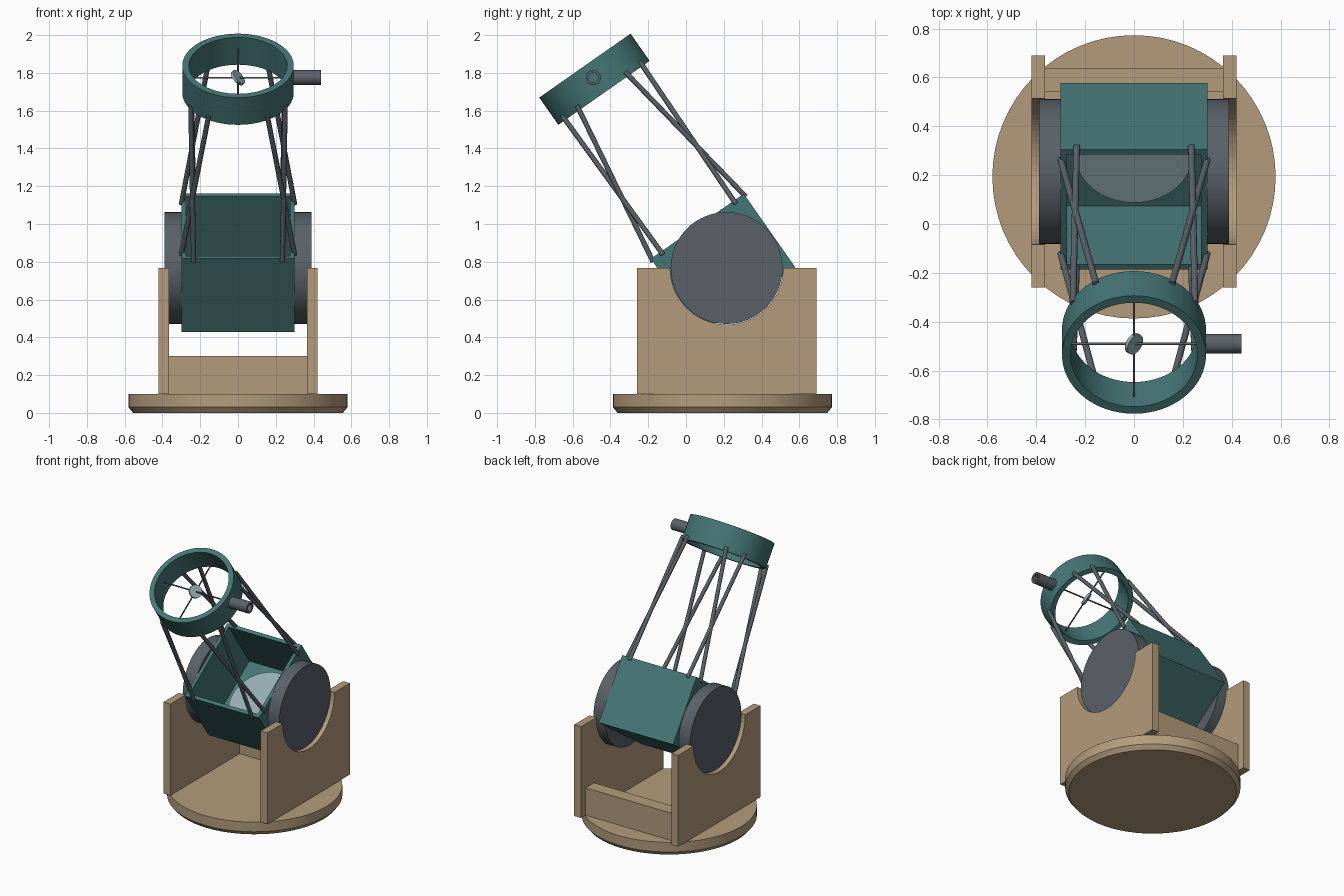
import bpy, bmesh, math
from mathutils import Matrix, Vector

if "Cube" in bpy.data.objects:
    bpy.data.objects.remove(bpy.data.objects["Cube"])

def material(name, rgb):
    m = bpy.data.materials.new(name)
    m.diffuse_color = (*rgb, 1)
    m.use_nodes = True
    m.node_tree.nodes["Principled BSDF"].inputs["Base Color"].default_value = m.diffuse_color
    return m

WOOD = material("wood", (0.45, 0.33, 0.20))
TEAL = material("teal_paint", (0.06, 0.18, 0.18))
METAL = material("dark_metal", (0.10, 0.12, 0.14))
GLASS = material("mirror_glass", (0.30, 0.42, 0.45))

# Tilted tube frame: local z is the optical axis, origin at the pivot
PIVOT = Vector((0, 0.215, 0.767))
TUBE = Matrix.Translation(PIVOT) @ Matrix.Rotation(math.radians(35), 4, 'X')

def finish(name, bm, mat, matrix=Matrix(), smooth=False):
    bmesh.ops.remove_doubles(bm, verts=bm.verts, dist=1e-5)
    bm.transform(matrix)
    bmesh.ops.recalc_face_normals(bm, faces=bm.faces)
    me = bpy.data.meshes.new(name)
    bm.to_mesh(me)
    bm.free()
    me.materials.append(mat)
    ob = bpy.data.objects.new(name, me)
    bpy.context.collection.objects.link(ob)
    if smooth:
        bpy.context.view_layer.objects.active = ob
        ob.select_set(True)
        bpy.ops.object.shade_smooth_by_angle(angle=math.radians(30))
        ob.select_set(False)
    return ob

def box(name, lo, hi, mat):
    lo, hi = Vector(lo), Vector(hi)
    bm = bmesh.new()
    bmesh.ops.create_cube(bm, size=1)
    return finish(name, bm, mat, Matrix.Translation((lo + hi) / 2) @ Matrix.Diagonal((*(hi - lo), 1)))

def revolve(name, profile, mat, matrix=Matrix(), n=64):
    """Spin a closed (radius, z) profile about local z."""
    bm = bmesh.new()
    rings = [[bm.verts.new((r * math.cos(a), r * math.sin(a), z)) for r, z in profile]
             for a in (2 * math.pi * i / n for i in range(n))]
    k = len(profile)
    for i in range(n):
        p, q = rings[i], rings[(i + 1) % n]
        for j in range(k):
            if profile[j][0] or profile[(j + 1) % k][0]:
                bm.faces.new((p[j], q[j], q[(j + 1) % k], p[(j + 1) % k]))
    return finish(name, bm, mat, matrix, True)

def disc(r, z0, z1):
    return [(0, z0), (r, z0), (r, z1), (0, z1)]

def tube(r0, r1, z0, z1):
    return [(r0, z0), (r1, z0), (r1, z1), (r0, z1)]

def rod(name, a, b, r, mat):
    """Cylinder between two points of the tube frame."""
    a, b = Vector(a), Vector(b)
    rot = (b - a).to_track_quat('Z', 'Y').to_matrix().to_4x4()
    return revolve(name, disc(r, 0, (b - a).length), mat, TUBE @ Matrix.Translation(a) @ rot, 16)

# Turntable with a chamfered underside
revolve("base_disc", [(0, 0), (0.555, 0), (0.58, 0.03), (0.58, 0.1), (0, 0.1)], WOOD,
        Matrix.Translation((0, 0.193, 0)))

# Rocker box: side boards with a round cradle, and a rear brace
arc = [(PIVOT.y + 0.299 * math.cos(t), PIVOT.z + 0.299 * math.sin(t))
       for t in (math.pi * (1 + i / 32) for i in range(33))]
outline = [(-0.26, 0.1), (-0.26, PIVOT.z)] + arc + [(0.69, PIVOT.z), (0.69, 0.1)]
for side, s in (("left", -1), ("right", 1)):
    bm = bmesh.new()
    f = bm.faces.new([bm.verts.new((s * 0.365, y, z)) for y, z in outline])
    ext = bmesh.ops.extrude_face_region(bm, geom=[f], use_keep_orig=True)
    bmesh.ops.translate(bm, vec=(s * 0.055, 0, 0),
                        verts=[v for v in ext["geom"] if isinstance(v, bmesh.types.BMVert)])
    finish(side + "_rocker_board", bm, WOOD)
    # Altitude bearing
    revolve(side + "_bearing", disc(0.296, 0.298, 0.39), METAL,
            Matrix.Translation(PIVOT) @ Matrix.Rotation(s * math.pi / 2, 4, 'Y'))
box("rear_brace", (-0.365, 0.54, 0.1), (0.365, 0.637, 0.3), WOOD)

# Mirror box, open at the top
bm = bmesh.new()
bmesh.ops.create_cube(bm, size=1, matrix=Matrix.Translation((0, 0, 0.0325)) @ Matrix.Diagonal((0.6, 0.6, 0.475, 1)))
top = max(bm.faces, key=lambda f: f.calc_center_median().z)
bmesh.ops.inset_region(bm, faces=[top], thickness=0.035)
ext = bmesh.ops.extrude_discrete_faces(bm, faces=[top])
bmesh.ops.translate(bm, vec=(0, 0, -0.415), verts=ext["faces"][0].verts)
finish("mirror_box", bm, TEAL, TUBE)
revolve("primary_mirror", disc(0.24, -0.147, -0.12), GLASS, TUBE)

# Upper ring
revolve("upper_ring", tube(0.26, 0.295, 1.132, 1.308), TEAL, TUBE)

# Truss poles, a crossing pair at each corner
for i, (sx, sy) in enumerate(((-1, -1), (1, -1), (-1, 1), (1, 1)), 1):
    rod(f"truss_pole_{i}a", (sx * 0.235, sy * 0.30, 0.25), (sx * 0.25, sy * 0.155, 1.16), 0.0135, METAL)
    rod(f"truss_pole_{i}b", (sx * 0.30, sy * 0.235, 0.25), (sx * 0.155, sy * 0.25, 1.16), 0.0135, METAL)

# Spider vanes and diagonal mirror
H = 1.23
rod("spider_vane_across", (-0.27, 0, H), (0.27, 0, H), 0.005, METAL)
rod("spider_vane_upright", (0, -0.27, H), (0, 0.27, H), 0.005, METAL)
revolve("diagonal_mirror", disc(0.045, -0.008, 0.008), GLASS,
        TUBE @ Matrix.Translation((0, 0, H)) @ Matrix.Rotation(math.pi / 4, 4, 'Y'), 32)

# Focuser tube on the right
revolve("focuser", tube(0.026, 0.04, 0.27, 0.44), METAL,
        TUBE @ Matrix.Translation((0, 0, H)) @ Matrix.Rotation(math.pi / 2, 4, 'Y'), 32)
